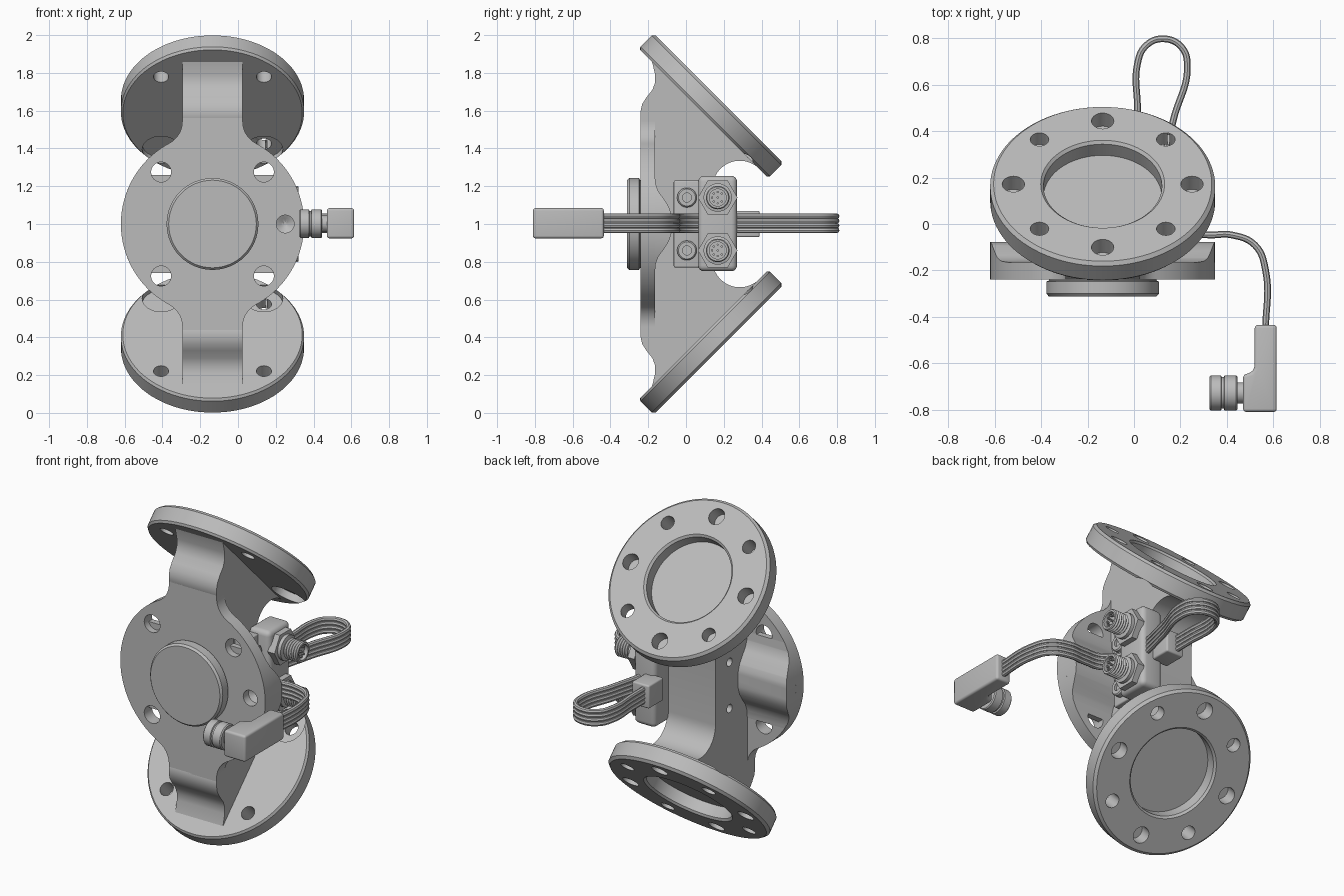
import bpy, bmesh, math
from mathutils import Matrix, Vector

if "Cube" in bpy.data.objects:
    bpy.data.objects.remove(bpy.data.objects["Cube"])

grey = bpy.data.materials.new("plain_grey")
grey.use_nodes = True
grey.diffuse_color = (0.5, 0.5, 0.5, 1)
grey.node_tree.nodes["Principled BSDF"].inputs["Base Color"].default_value = (0.5, 0.5, 0.5, 1)

CX = -0.135                                   # centre line of the valve body
TILT = Matrix.Rotation(math.radians(-45), 4, 'X')
TO_FRONT = Matrix.Rotation(math.radians(90), 4, 'X')
TO_SIDE = Matrix.Rotation(math.radians(90), 4, 'Y')


def finish(name, bm):
    bmesh.ops.remove_doubles(bm, verts=bm.verts, dist=1e-5)
    bmesh.ops.recalc_face_normals(bm, faces=bm.faces)
    mesh = bpy.data.meshes.new(name)
    bm.to_mesh(mesh)
    bm.free()
    mesh.materials.append(grey)
    ob = bpy.data.objects.new(name, mesh)
    bpy.context.collection.objects.link(ob)
    return ob


def lathe(name, profile, loc, rot=Matrix(), steps=64, phase=0.0):
    """Revolve (radius, height) points about local z."""
    bm = bmesh.new()
    verts = [bm.verts.new((r, 0, h)) for r, h in profile]
    edges = [bm.edges.new(p) for p in zip(verts, verts[1:])]
    bmesh.ops.spin(bm, geom=verts + edges, cent=(0, 0, 0), axis=(0, 0, 1),
                   angle=math.tau, steps=steps)
    bm.transform(Matrix.Translation(loc) @ rot @ Matrix.Rotation(phase, 4, 'Z'))
    return finish(name, bm)


def rod(name, r, h0, h1, loc, rot=Matrix(), steps=32, phase=0.0):
    return lathe(name, [(0, h0), (r, h0), (r, h1), (0, h1)], loc, rot, steps, phase)


def prism(name, pts, place, a, b, bevel=0.0):
    """Extrude a 2D outline from a to b; place(u, v, w) gives the 3D point."""
    bm = bmesh.new()
    face = bm.faces.new([bm.verts.new(place(u, v, a)) for u, v in pts])
    move = Vector(place(0, 0, b)) - Vector(place(0, 0, a))
    ext = bmesh.ops.extrude_face_region(bm, geom=[face])
    bmesh.ops.translate(bm, vec=move, verts=[v for v in ext["geom"] if isinstance(v, bmesh.types.BMVert)])
    if bevel:
        bmesh.ops.bevel(bm, geom=bm.edges[:], offset=bevel, segments=4, profile=0.5, affect='EDGES')
    return finish(name, bm)


def box(name, x, y, z, bevel=0.0):
    pts = [(x[0], y[0]), (x[1], y[0]), (x[1], y[1]), (x[0], y[1])]
    return prism(name, pts, lambda u, v, w: (u, v, w), z[0], z[1], bevel)


def arc(cx, cy, r, a0, a1, n):
    return [(cx + r * math.cos(math.radians(a0 + (a1 - a0) * i / n)),
             cy + r * math.sin(math.radians(a0 + (a1 - a0) * i / n))) for i in range(n + 1)]


def boolean(ob, cutters, op='DIFFERENCE'):
    for c in cutters:
        c.hide_render = True
        mod = ob.modifiers.new("cut", 'BOOLEAN')
        mod.operation, mod.object, mod.solver = op, c, 'EXACT'
    bpy.context.view_layer.update()
    mesh = bpy.data.meshes.new_from_object(ob.evaluated_get(bpy.context.evaluated_depsgraph_get()))
    ob.modifiers.clear()
    ob.data = mesh


def discard(obs):
    for c in obs:
        bpy.data.objects.remove(c)


# Tilted pipe flanges with bore, bolt holes and rear spot faces
centre = Vector((CX, 0.172, 1.666))
upper = lathe("upper_flange", [(0, -.08), (.255, -.08), (.255, -.012), (.267, 0), (.47, 0), (.485, -.015),
                               (.485, -.1), (.475, -.113), (0, -.113)], centre, TILT, 96)
cutters = []
for i in range(8):
    a = i * math.pi / 4
    spot = Vector((.385 * math.cos(a), .385 * math.sin(a), 0))
    loc = centre + TILT @ spot
    through = i % 2
    cutters.append(rod("hole_cutter", .04 if through else .048, -.2 if through else -.08, .05, loc, TILT))
    if through and spot.y > 0:
        cutters.append(rod("spot_cutter", .1, -.2, -.07, loc, TILT))
boolean(upper, cutters)
discard(cutters)
lower = bpy.data.objects.new("lower_flange", upper.data.copy())
bpy.context.collection.objects.link(lower)
lower.data.transform(Matrix.Translation((0, 0, 2)) @ Matrix.Diagonal((1, 1, -1, 1)))
lower.data.flip_normals()

# Central body: side outline, upper half mirrored about z = 1
half = [(-.235, 1.55), (-.24, 1.56), (-.24, 1.6), (-.232, 1.635), (-.21, 1.67), (-.178, 1.71),
        (-.163, 1.75), (-.163, 1.79), (-.18, 1.86), (.375, 1.305)]
half += arc(.285, 1.19, .145, 52, 180, 16)
outline = half + [(y, 2 - z) for y, z in reversed(half)]
body = prism("valve_body", outline, lambda u, v, w: (w, u, v), CX - .16, CX + .16)
holes = [rod("tap_cutter", .025, -.05, .05, (CX - .16, .005, z), TO_SIDE) for z in (.86, 1.14)]
boolean(body, holes)
discard(holes)

# Front plate: disc blending into the upper and lower necks
R, fr, hw = .485, .13, .16
fz = math.sqrt((R + fr) ** 2 - (hw + fr) ** 2)
ang = math.degrees(math.atan2(fz, hw + fr))
quarter = arc(0, 0, R, 0, ang, 24)[1:] + arc(hw + fr, fz, fr, ang - 180, -180, 10)[1:] + [(hw, .565)]
right = [(x, -z) for x, z in reversed(quarter)] + [(R, 0)] + quarter
loop = right + [(-x, z) for x, z in reversed(right)]
loop = [p for i, p in enumerate(loop) if p != loop[i - 1]]
plate = prism("front_plate", loop, lambda u, v, w: (CX + u, w, 1 + v), -.24, -.165)

# Cross rib behind the plate, trimmed to the disc
side = [(-.2, .26), (-.165, .26), (-.16, .21), (-.145, .17), (-.115, .13), (-.09, .09), (-.078, .05)]
rib = prism("cross_rib", side + [(y, -z) for y, z in reversed(side)],
            lambda u, v, w: (w, u, 1 + v), CX - .6, CX + .6)
trim = rod("trim_cutter", R, 0, .5, (CX, -.3, 1), Matrix.Rotation(math.radians(-90), 4, 'X'), 96)
boolean(rib, [trim], 'INTERSECT')
discard([trim])
holes = [rod("bolt_cutter", .053, -.2, .2, (CX + sx * .272, -.2, 1 + sz * .275), TO_FRONT)
         for sx in (-1, 1) for sz in (-1, 1)]
pocket = lathe("pocket_cutter", [(0, -.08), (.03, -.06), (.047, -.05), (.047, .1), (0, .1)],
               (.25, -.24, 1), TO_FRONT, 32)
boolean(plate, holes + [pocket])
boolean(rib, [pocket])
discard(holes + [pocket])
lathe("front_cap", [(0, -.02), (.232, -.02), (.232, .004), (.243, .008), (.243, .06), (.232, .072), (0, .072)],
      (CX, -.24, 1), TO_FRONT)

# Side mounting block, connector plate and cable clip
box("mounting_block", (.02, .09), (-.065, .07), (.77, 1.23), .008)
box("connector_plate", (.02, .165), (.065, .27), (.75, 1.255), .03)
box("cable_clip", (-.025, .09), (.25, .39), (.93, 1.07), .01)

# Screws and threaded round connectors
for z in (.86, 1.14):
    lathe("screw_head", [(0, .02), (.024, .02), (.024, .035), (.045, .035), (.052, .028), (.052, -.01), (0, -.01)],
          (.09, .005, z), TO_SIDE, 32)
    rod("hex_nut", .105, -.01, .035, (.165, .168, z), TO_SIDE, 6, math.radians(30))
    thread = [(0, .13), (.045, .13), (.045, .155), (.057, .155)]
    for k in range(6):
        thread += [(.062, .148 - k * .016), (.054, .14 - k * .016)]
    lathe("threaded_socket", thread + [(.075, .055), (.075, .03), (0, .03)], (.165, .168, z), TO_SIDE, 32)
    for k in range(8):
        a = k * math.tau / 8
        r = .03 if k else 0
        rod("contact_pin", .006, .12, .145,
            (.165, .168 + r * math.cos(a), z + r * math.sin(a)), TO_SIDE, 8)

# Ribbon cable of four strands, looping at the back and leading to the plug
path = [(.015, .33), (.015, .5), (.015, .69), (.05, .767), (.125, .798), (.205, .762), (.23, .68), (.17, .45),
        (.12, .22), (.12, .08), (.2, -.03), (.32, -.047), (.42, -.047), (.522, -.092), (.567, -.2), (.567, -.46)]
for k in range(4):
    curve = bpy.data.curves.new("cable_strand", 'CURVE')
    curve.dimensions, curve.bevel_depth, curve.bevel_resolution = '3D', .0145, 2
    spline = curve.splines.new('BEZIER')
    spline.bezier_points.add(len(path) - 1)
    for p, (x, y) in zip(spline.bezier_points, path):
        p.co = (x, y, 1.004 + (k - 1.5) * .025)
        p.handle_left_type = p.handle_right_type = 'AUTO'
    temp = bpy.data.objects.new("strand_path", curve)
    bpy.context.collection.objects.link(temp)
    bpy.context.view_layer.update()
    mesh = bpy.data.meshes.new_from_object(temp.evaluated_get(bpy.context.evaluated_depsgraph_get()))
    discard([temp])
    mesh.materials.clear()
    mesh.materials.append(grey)
    bpy.context.collection.objects.link(bpy.data.objects.new("cable_strand", mesh))

# Angled plug with round coupling nut
elbow = [(.52, -.435), (.52, -.62), (.505, -.64), (.47, -.65), (.47, -.81), (.615, -.81), (.615, -.435)]
prism("plug_body", elbow, lambda u, v, w: (u, v, w), .924, 1.084, .014)
lathe("coupling_nut", [(0, 0), (.07, 0), (.076, .006), (.076, .05), (.068, .053), (.068, .062), (.076, .065),
                       (.076, .115), (.07, .121), (.045, .121), (.045, .16), (0, .16)],
      (.325, -.728, 1.002), TO_SIDE, 48)

# Smooth shading with crisp edges
bpy.ops.object.select_all(action='DESELECT')
for ob in bpy.context.collection.objects:
    if ob.type == 'MESH':
        ob.select_set(True)
        bpy.context.view_layer.objects.active = ob
bpy.ops.object.shade_smooth_by_angle(angle=math.radians(32))
